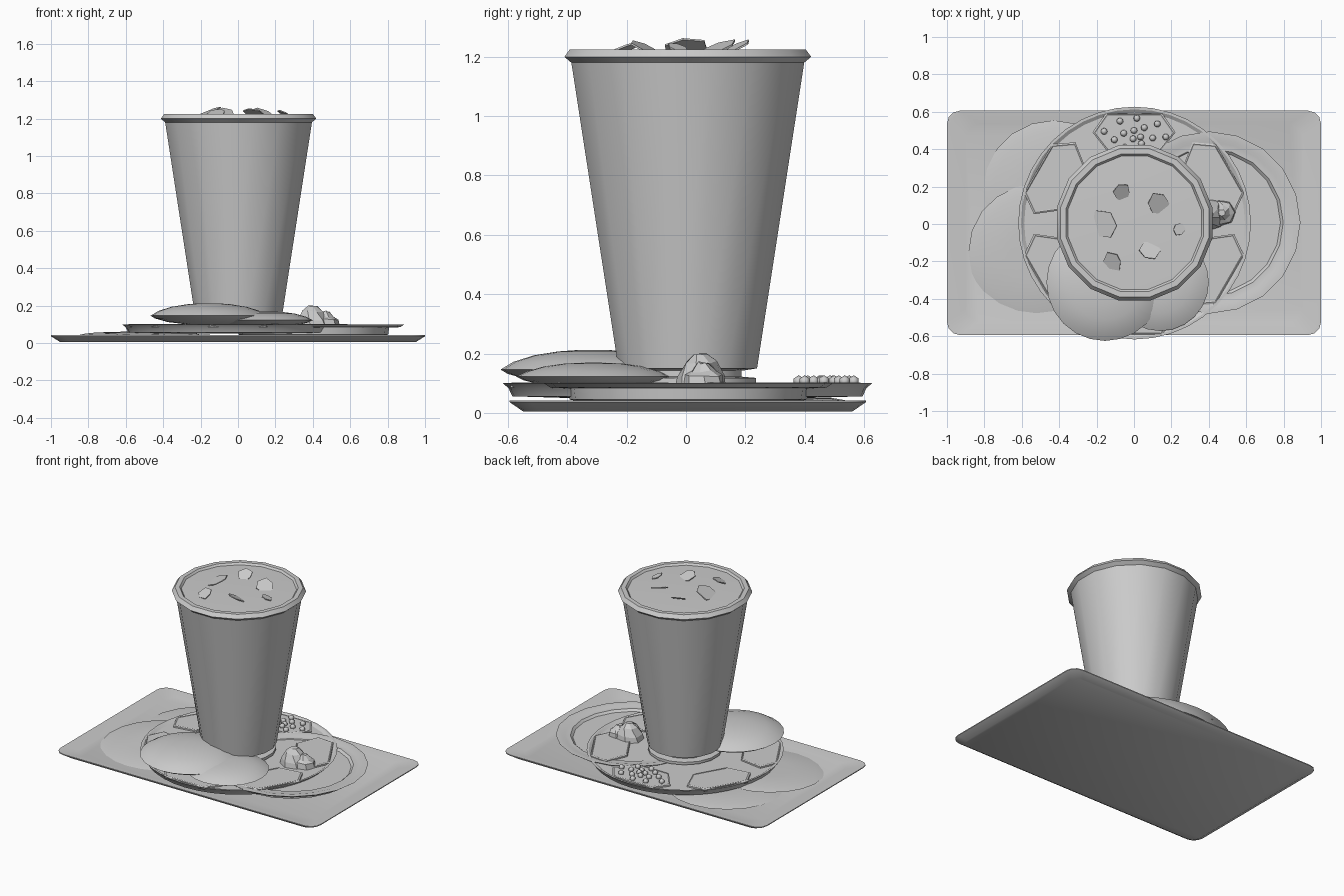
import bpy, bmesh, math, random
from mathutils import Vector, Matrix

if "Cube" in bpy.data.objects:
    bpy.data.objects.remove(bpy.data.objects["Cube"])
random.seed(4)

grey = bpy.data.materials.new("plain_grey")
grey.diffuse_color = (0.6, 0.6, 0.6, 1)
grey.use_nodes = True
grey.node_tree.nodes["Principled BSDF"].inputs["Base Color"].default_value = grey.diffuse_color


def finish(name, bm, smooth=None):
    bmesh.ops.recalc_face_normals(bm, faces=bm.faces[:])
    me = bpy.data.meshes.new(name)
    bm.to_mesh(me)
    bm.free()
    me.materials.append(grey)
    ob = bpy.data.objects.new(name, me)
    bpy.context.collection.objects.link(ob)
    if smooth:
        bpy.ops.object.select_all(action='DESELECT')
        ob.select_set(True)
        bpy.context.view_layer.objects.active = ob
        bpy.ops.object.shade_smooth_by_angle(angle=math.radians(smooth))
    return ob


def stack(bm, loops):
    """Bridge a list of equal-length point loops and cap both ends."""
    rings = [[bm.verts.new(p) for p in lp] for lp in loops]
    n = len(rings[0])
    for a, b in zip(rings, rings[1:]):
        for i in range(n):
            bm.faces.new((a[i], a[(i + 1) % n], b[(i + 1) % n], b[i]))
    bm.faces.new(rings[0][::-1])
    bm.faces.new(rings[-1])


def lathe(name, profile, n, centre, smooth=30, rot=0.0):
    bm = bmesh.new()
    stack(bm, [[(centre[0] + r * math.cos(rot + 2 * math.pi * i / n),
                 centre[1] + r * math.sin(rot + 2 * math.pi * i / n), z)
                for i in range(n)] for r, z in profile])
    return finish(name, bm, smooth)


def rounded_rect(hx, hy, r, z, cy=0.006):
    pts = []
    for k, (sx, sy) in enumerate([(1, 1), (-1, 1), (-1, -1), (1, -1)]):
        for j in range(4):
            a = math.pi / 2 * (k + j / 3)
            pts.append((sx * (hx - r) + r * math.cos(a),
                        cy + sy * (hy - r) + r * math.sin(a), z))
    return pts


# tray
bm = bmesh.new()
stack(bm, [rounded_rect(.95, .555, .06, .005), rounded_rect(1, .6, .07, .036),
           rounded_rect(1, .6, .07, .042), rounded_rect(.985, .588, .07, .042),
           rounded_rect(.9, .53, .07, .026)])
finish("tray", bm, 40)

# two thin flatbreads, slightly tilted
for name, x, y, r, z, tilt in [("flatbread_back", -.43, .18, .375, .028, .03),
                               ("flatbread_front", -.52, -.15, .365, .034, .05)]:
    ob = lathe(name, [(r * .9, -.012), (r, 0), (r * .85, .012), (r * .4, .017)],
               20, (0, 0), 50)
    ob.data.transform(Matrix.Translation((x, y, z)) @ Matrix.Rotation(tilt, 4, 'X'))

# large plate and side bowl
lathe("plate", [(.4, .05), (.59, .056), (.603, .083), (.622, .1), (.608, .1),
                (.59, .088), (.3, .09)], 40, (.003, .005))
BC = (.403, .008)
lathe("bowl", [(.36, .036), (.4, .045), (.405, .082), (.465, .085), (.487, .1),
               (.45, .1), (.43, .094), (.395, .094), (.38, .08)], 20, BC)

# uneven food in the bowl
bm = bmesh.new()
bmesh.ops.create_circle(bm, cap_ends=True, segments=20, radius=.37)
top = bm.faces[:]
for r in (.09, .09, .09):
    bmesh.ops.inset_region(bm, faces=top, thickness=r)
    top = [f for f in bm.faces if len(f.verts) == 20]
for v in bm.verts:
    edge = v.co.length > .35
    v.co = Vector((v.co.x + BC[0], v.co.y + BC[1],
                   .078 if edge else random.uniform(.068, .092)))
finish("bowl_food", bm, 60)

# lumpy piece of food
bm = bmesh.new()
for x, y, r, h in [(.40, .05, .095, .2), (.47, .06, .075, .172)]:
    stack(bm, [[(x + r * s * math.cos(i * math.pi / 3.5 + s), y + r * .95 * s * math.sin(i * math.pi / 3.5 + s),
                 z + random.uniform(-.006, .006)) for i in range(7)]
               for s, z in [(1, .085), (.9, .125), (.6, h - .03), (.25, h - .004)]])
finish("food_lump", bm)

# six hexagonal food portions around the plate
HEX = [(-.15, .592), (.15, .592), (.222, .49), (.12, .36), (-.12, .36), (-.222, .49)]
for k in range(6):
    a = math.radians(60 * k)
    bm = bmesh.new()
    loops = []
    for s, z in [(1, .085), (1, .099), (.95, .103), (.92, .1)]:
        lp = []
        for x, y in HEX:
            p = Vector((x * s, .47 + (y - .47) * s, z))
            lp.append(Matrix.Rotation(a, 3, 'Z') @ p)
        loops.append(lp)
    stack(bm, loops)
    finish("food_portion_%d" % (k + 1), bm)

# peas
bm = bmesh.new()
PEAS = [(-.16, .495), (-.075, .55), (.015, .565), (.125, .535), (-.055, .485), (0, .5),
        (.055, .515), (.035, .465), (.1, .46), (.17, .465), (-.105, .45), (-.005, .455),
        (.04, .43), (-.05, .41), (.09, .4), (0, .38)]
for x, y in PEAS:
    bmesh.ops.create_icosphere(bm, subdivisions=1, radius=.02,
                               matrix=Matrix.Translation((x, y, .107)))
finish("peas", bm, 60)

# puffed breads
lathe("puffed_bread_large", [(.12, .1), (.22, .112), (.29, .132), (.313, .146), (.27, .172),
                             (.2, .194), (.12, .207), (.05, .212)], 24, (-.155, -.312), 80)
lathe("puffed_bread_small", [(.1, .09), (.18, .096), (.235, .11), (.26, .122), (.225, .14),
                             (.165, .157), (.1, .166), (.04, .169)], 24, (.14, -.312), 80)

# cup with foot, rolled rim and drink
lathe("cup", [(.19, .09), (.235, .1), (.235, .118), (.185, .122), (.185, .142), (.238, .15),
              (.4, 1.18), (.424, 1.2), (.405, 1.225), (.375, 1.225), (.362, 1.21)],
      16, (.003, .006), 30, math.pi / 16)
lathe("drink", [(.365, 1.19), (.368, 1.212), (.2, 1.217)], 16, (.003, .006), 30, math.pi / 16)

# flakes floating on the drink
FLAKES = [(.13, .11, .07, .3, .25), (-.16, -.01, .09, .1, -.4), (.08, -.14, .065, -.4, .2),
          (-.06, .17, .05, .45, .2), (-.11, -.2, .055, .35, -.2), (.24, -.03, .04, -.2, .35)]
for i, (x, y, r, tx, ty) in enumerate(FLAKES):
    bm = bmesh.new()
    m = (Matrix.Translation((x, y, 1.231)) @ Matrix.Rotation(ty, 4, 'Y')
         @ Matrix.Rotation(tx, 4, 'X'))
    radii = [r * random.uniform(.7, 1.1) for _ in range(6)]
    stack(bm, [[m @ Vector((q * math.cos(j * math.pi / 3), q * math.sin(j * math.pi / 3), z))
                for j, q in enumerate(radii)] for z in (-.003, .003)])
    finish("flake_%d" % (i + 1), bm)
